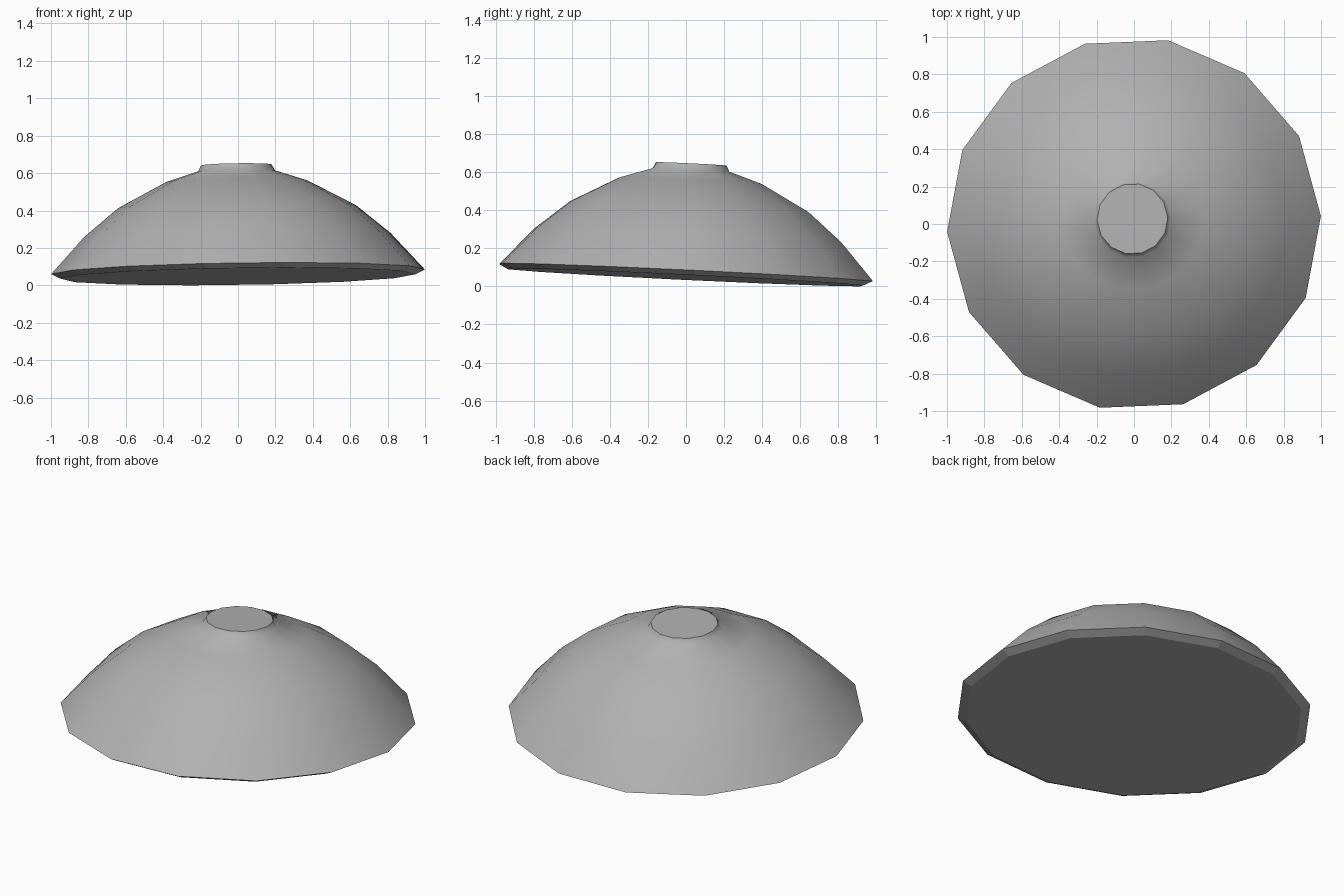
import bpy, bmesh, math
from mathutils import Vector, Matrix

if "Cube" in bpy.data.objects:
    bpy.data.objects.remove(bpy.data.objects["Cube"])

SIDES = 14
OFFSET = math.radians(2.4)

# Profile from the underside rim up to the cap: (radius, height above rim)
profile = [(0.95, -0.025), (1.0, 0.0), (0.82, 0.197), (0.637, 0.348),
           (0.38, 0.484), (0.206, 0.54), (0.189, 0.572)]

# Lathe the dome with few sides
bm = bmesh.new()
rings = []
for r, h in profile:
    rings.append([bm.verts.new((r * math.cos(OFFSET + math.tau * i / SIDES),
                                r * math.sin(OFFSET + math.tau * i / SIDES), h))
                  for i in range(SIDES)])
for a, b in zip(rings, rings[1:]):
    for i in range(SIDES):
        j = (i + 1) % SIDES
        bm.faces.new((a[i], a[j], b[j], b[i]))

# Flat underside and flat cap
bm.faces.new(rings[0][::-1])
bm.faces.new(rings[-1])

# Tilt slightly and rest on the ground
axis = Vector((-0.0145, 0.048, 1.0))
tilt = Vector((0, 0, 1)).rotation_difference(axis).to_matrix().to_4x4()
bmesh.ops.transform(bm, matrix=tilt, verts=bm.verts)
low = min(v.co.z for v in bm.verts)
bmesh.ops.transform(bm, matrix=Matrix.Translation((0, 0, -low)), verts=bm.verts)
bmesh.ops.recalc_face_normals(bm, faces=bm.faces)

mesh = bpy.data.meshes.new("dome_shell")
bm.to_mesh(mesh)
bm.free()
dome = bpy.data.objects.new("dome_shell", mesh)
bpy.context.collection.objects.link(dome)

# Darker grey surface
grey = bpy.data.materials.new("dark_grey")
grey.diffuse_color = (0.44, 0.44, 0.44, 1.0)
grey.use_nodes = True
grey.node_tree.nodes["Principled BSDF"].inputs["Base Color"].default_value = grey.diffuse_color
mesh.materials.append(grey)

# Smooth dome with crisp rim and cap edges, faceted underside
bpy.context.view_layer.objects.active = dome
dome.select_set(True)
bpy.ops.object.shade_smooth_by_angle(angle=math.radians(50))
for p in mesh.polygons:
    if p.normal.z < 0:
        p.use_smooth = False
